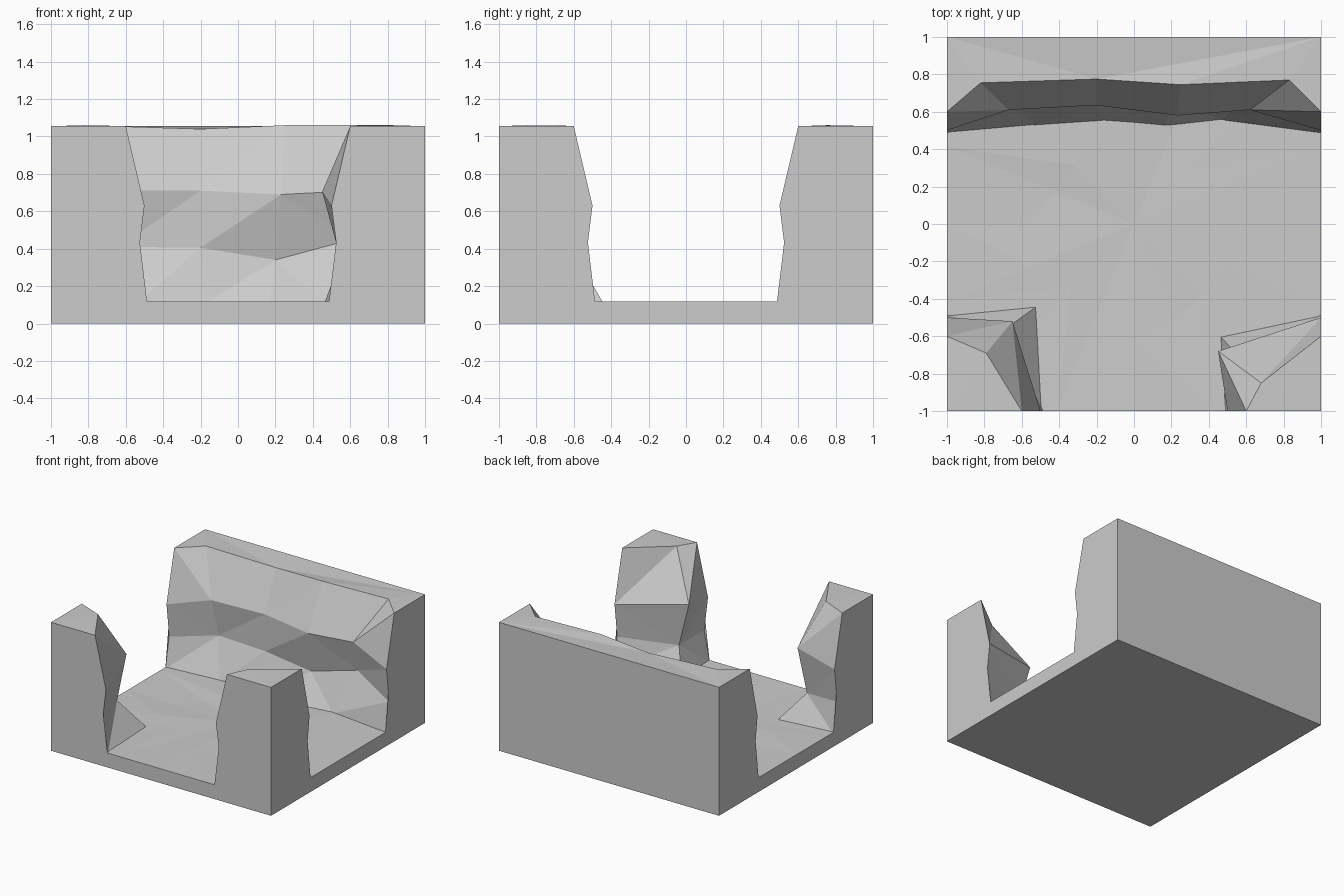
import bpy, bmesh, math, random

random.seed(4)
cube = bpy.data.objects.get("Cube")
if cube:
    bpy.data.objects.remove(cube, do_unlink=True)

# One plain stone colour
stone = bpy.data.materials.new("light_grey_stone")
stone.use_nodes = True
COLOUR = (0.604, 0.604, 0.604, 1)
stone.diffuse_color = COLOUR
for node in stone.node_tree.nodes:
    if node.type == 'BSDF_PRINCIPLED':
        node.inputs["Base Color"].default_value = COLOUR

TOP, FLOOR, FOOT = 1.055, 0.118, 0.105


def finish(bm, name):
    bmesh.ops.triangulate(bm, faces=bm.faces[:])
    bmesh.ops.recalc_face_normals(bm, faces=bm.faces[:])
    mesh = bpy.data.meshes.new(name)
    bm.to_mesh(mesh)
    bm.free()
    mesh.materials.append(stone)
    obj = bpy.data.objects.new(name, mesh)
    bpy.context.collection.objects.link(obj)
    return obj


def rock(name, rows, corners):
    """Loft the rugged rows (rim, ridge, recess, foot) and close the block with flat sides."""
    bm = bmesh.new()
    grid = [[bm.verts.new(p) for p in row] for row in rows]
    high = [bm.verts.new((x, y, TOP)) for x, y in corners]
    low = [bm.verts.new((x, y, FOOT)) for x, y in corners]
    for upper, lower in zip(grid, grid[1:]):
        for i in range(len(upper) - 1):
            bm.faces.new((upper[i], upper[i + 1], lower[i + 1], lower[i]))
    for i in range(len(corners) - 1):
        bm.faces.new((high[i], high[i + 1], low[i + 1], low[i]))
    bm.faces.new(grid[0] + high)
    bm.faces.new(grid[-1] + low)
    bm.faces.new([row[0] for row in grid] + [low[-1], high[-1]])
    bm.faces.new([row[-1] for row in grid] + [low[0], high[0]])
    return finish(bm, name)


# Floor slab: faceted fan around the middle, flat sides and underside
bm = bmesh.new()
centre = bm.verts.new((0, 0, FLOOR - 0.006))
inner, outer, base = [], [], []
COUNT = 16
for i in range(COUNT):
    a = math.tau * i / COUNT
    c, s = math.cos(a), math.sin(a)
    reach = 1 / max(abs(c), abs(s))
    r = random.uniform(0.4, 0.65)
    inner.append(bm.verts.new((c * r, s * r, FLOOR - random.uniform(-0.002, 0.012))))
    outer.append(bm.verts.new((c * reach, s * reach, FLOOR)))
    base.append(bm.verts.new((c * reach, s * reach, 0)))
for i in range(COUNT):
    j = (i + 1) % COUNT
    bm.faces.new((centre, inner[i], inner[j]))
    bm.faces.new((inner[i], outer[i], outer[j], inner[j]))
    bm.faces.new((outer[i], base[i], base[j], outer[j]))
bm.faces.new(base)
finish(bm, "floor_slab")

# Back wall: overhanging ridge above a shallow recess
rock("back_wall", [
    [(-1, .6, TOP), (-.82, .755, 1.06), (-.2, .775, 1.04), (.25, .745, 1.06), (.83, .77, 1.06), (1, .6, TOP)],
    [(-1, .5, .63), (-.67, .61, .71), (-.2, .635, .71), (.23, .58, .69), (.62, .61, .71), (1, .5, .63)],
    [(-1, .535, .35), (-.64, .66, .41), (-.2, .64, .405), (.2, .66, .34), (.61, .68, .45), (1, .535, .35)],
    [(-1, .485, FOOT), (-.54, .525, FOOT), (-.18, .55, FOOT), (.17, .525, FOOT), (.47, .555, FOOT), (1, .485, FOOT)],
], [(1, 1), (-1, 1)])


def pillar(name, side, rim, ridge, recess, foot):
    """Corner pillar: fixed edge profile on both open sides, one free column between."""
    profile = [(.6, TOP), (.5, .63), (.535, .35), (.485, FOOT)]
    rows = [[(side, -d, z), mid, (side * d, -1, z)]
            for (d, z), mid in zip(profile, (rim, ridge, recess, foot))]
    rock(name, rows, [(side, -1)])


# Front corner pillars
pillar("front_right_pillar", -1, (-.79, -.69, 1.06), (-.65, -.52, .705),
       (-.7, -.57, .33), (-.52, -.44, FOOT))
pillar("front_left_pillar", 1, (.68, -.85, 1.06), (.45, -.68, .705),
       (.55, -.695, .34), (.46, -.6, FOOT))
